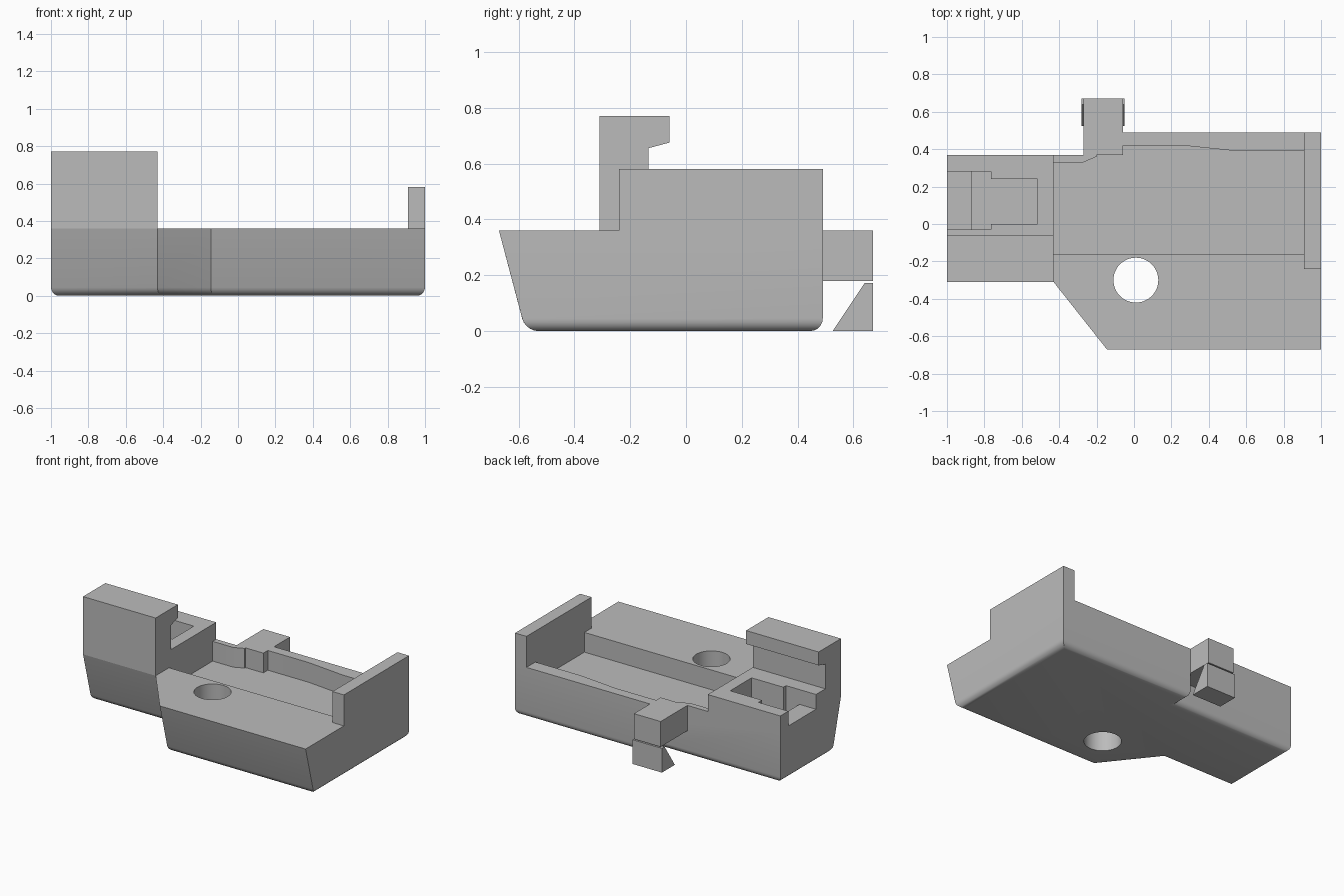
import bpy, bmesh, math
from mathutils import Vector

cube = bpy.data.objects.get("Cube")
if cube:
    bpy.data.objects.remove(cube, do_unlink=True)

grey = bpy.data.materials.new("plain grey")
grey.use_nodes = True
grey.diffuse_color = (0.5, 0.5, 0.5, 1)
grey.node_tree.nodes["Principled BSDF"].inputs["Base Color"].default_value = (0.5, 0.5, 0.5, 1)


def loft(name, start, end, round_bottom=0):
    """Solid between two matching outlines, optionally with a rounded underside."""
    bm = bmesh.new()
    a = [bm.verts.new(p) for p in start]
    b = [bm.verts.new(p) for p in end]
    bm.faces.new(a)
    bm.faces.new(b)
    for i in range(len(a)):
        j = (i + 1) % len(a)
        bm.faces.new((a[i], a[j], b[j], b[i]))
    bmesh.ops.recalc_face_normals(bm, faces=bm.faces)
    if round_bottom:
        edges = [e for e in bm.edges if all(abs(v.co.z) < 1e-5 for v in e.verts)]
        bmesh.ops.bevel(bm, geom=edges, offset=round_bottom, segments=5,
                        profile=0.5, affect='EDGES')
    mesh = bpy.data.meshes.new(name)
    bm.to_mesh(mesh)
    bm.free()
    mesh.materials.append(grey)
    obj = bpy.data.objects.new(name, mesh)
    bpy.context.collection.objects.link(obj)
    return obj


def upright(name, outline, z0, z1):
    return loft(name, [(x, y, z0) for x, y in outline], [(x, y, z1) for x, y in outline])


def sideways(name, profile, x0, x1):
    return loft(name, [(x0, y, z) for y, z in profile], [(x1, y, z) for y, z in profile])


def box(name, x0, x1, y0, y1, z0, z1):
    return upright(name, [(x0, y0), (x1, y0), (x1, y1), (x0, y1)], z0, z1)


def cut(obj, cutters):
    for c in cutters:
        c.hide_render = True
        mod = obj.modifiers.new("cut", 'BOOLEAN')
        mod.operation = 'DIFFERENCE'
        mod.solver = 'EXACT'
        mod.object = c
        bpy.context.view_layer.objects.active = obj
        bpy.ops.object.modifier_apply(modifier=mod.name)


DECK, SHELF, FLOOR = 0.36, 0.48, 0.22

# Main body: the front edges lean inwards towards the rounded underside
front = [(-1, -0.31), (-0.43, -0.31), (-0.145, -0.67), (1, -0.67)]
back = [(1, 0.49), (-0.06, 0.49), (-0.06, 0.37), (-1, 0.37)]
base = loft("main_body",
            [(x, y + 0.095, 0) for x, y in front] + [(x, y, 0) for x, y in back],
            [(x, y, DECK) for x, y in front + back], round_bottom=0.045)

# Raised end block with an overhanging lip
end_block = sideways("end_block", [
    (-0.31, DECK), (-0.31, 0.77), (-0.06, 0.77), (-0.06, 0.675), (-0.135, 0.655),
    (-0.135, SHELF), (0.37, SHELF), (0.37, DECK)], -1, -0.43)

# Low wall at the opposite end
wall = box("end_wall", 0.91, 1, -0.24, 0.49, DECK, 0.58)

# Rear tab and the separate catch beneath it
tab = box("rear_tab", -0.27, -0.06, 0.37, 0.67, 0.18, DECK)
catch = sideways("rear_catch", [(0.525, 0), (0.64, 0.172), (0.67, 0.172), (0.67, 0)],
                 -0.28, -0.05)

# Cutters: long tray, round through hole, stepped pocket and side notch
tray = upright("tray_cutter", [
    (-0.43, -0.16), (0.91, -0.16), (0.91, 0.39), (0.55, 0.39), (0.26, 0.42),
    (-0.20, 0.42), (-0.20, 0.36), (-0.27, 0.33), (-0.43, 0.33)], FLOOR, 0.5)
circle = [(0.01 + 0.12 * math.cos(t * math.tau / 48),
           -0.30 + 0.12 * math.sin(t * math.tau / 48)) for t in range(48)]
hole = upright("hole_cutter", circle, -0.1, 0.6)
pocket = upright("pocket_cutter", [
    (-0.87, -0.03), (-0.765, -0.03), (-0.765, 0), (-0.515, 0), (-0.515, 0.24),
    (-0.765, 0.24), (-0.765, 0.28), (-0.87, 0.28)], FLOOR, 0.6)
notch = box("notch_cutter", -1.1, -0.86, -0.03, 0.28, 0.375, 0.6)

cut(base, [tray, hole, pocket])
cut(end_block, [pocket, notch])
for c in (tray, hole, pocket, notch):
    bpy.data.objects.remove(c, do_unlink=True)

# Smooth the rounded parts, keep hard edges crisp
bpy.ops.object.select_all(action='DESELECT')
for obj in (base, end_block, wall, tab, catch):
    obj.select_set(True)
bpy.context.view_layer.objects.active = base
bpy.ops.object.shade_smooth_by_angle(angle=math.radians(30))
